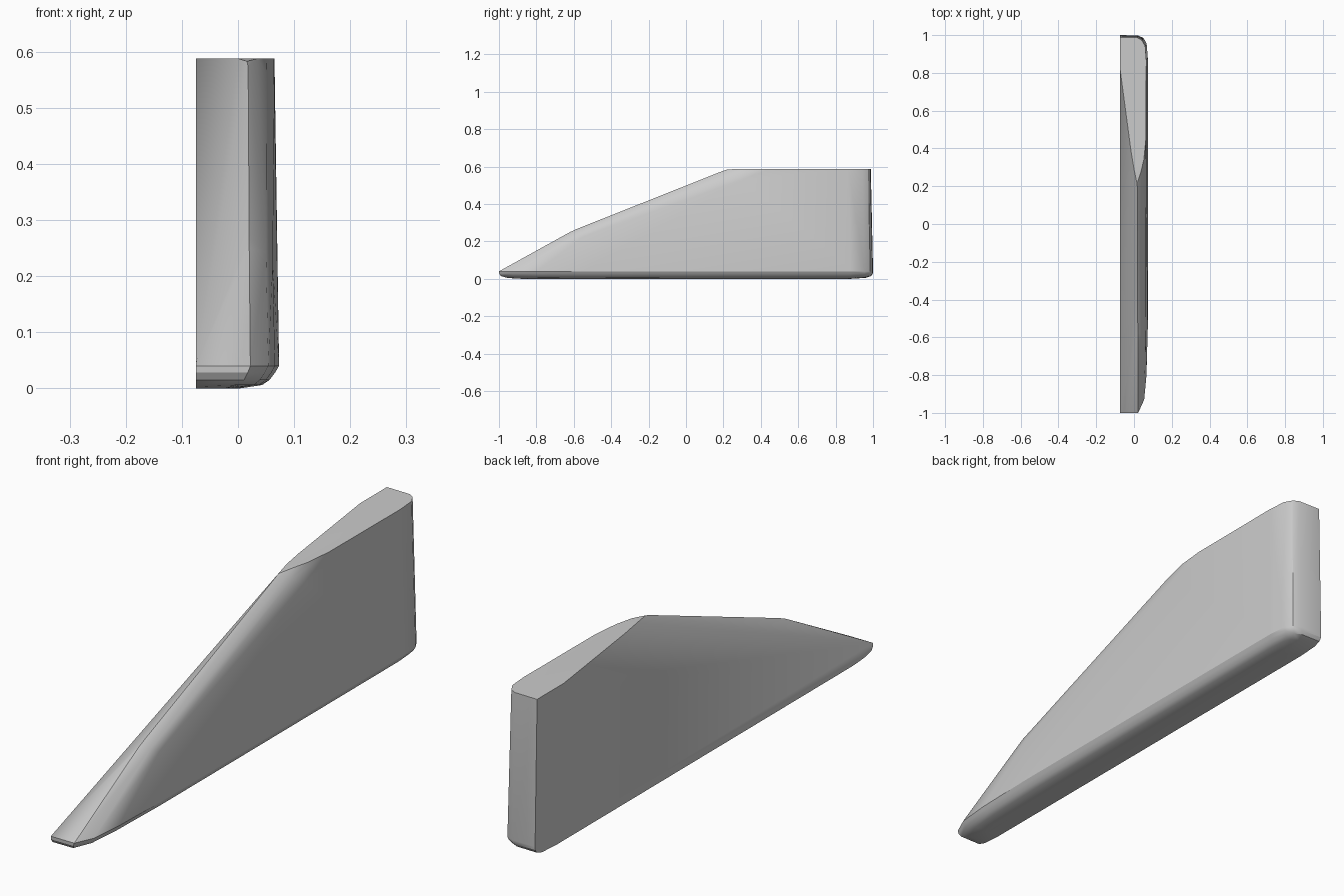
import bpy, bmesh

if "Cube" in bpy.data.objects:
    bpy.data.objects.remove(bpy.data.objects["Cube"])

L = -0.075   # flat inner side

# Plan outline of the body: (x, y), rounded at the right-hand corners
plan = [(L, 1.0), (0.02, 0.998), (0.05, 0.985), (0.067, 0.955), (0.073, 0.88),
        (0.073, -0.55), (0.066, -0.8), (0.054, -0.93), (0.022, -1.0), (L, -1.0)]


def ring(z, inset_x, inset_y):
    """Plan outline at height z, pulled in from the right and from both ends."""
    out = []
    for x, y in plan:
        f = (x - L) / (0.073 - L)
        out.append((x - inset_x * f, y - inset_y * (1 if y > 0 else -1), z))
    return out


pts = []

# Rounded bottom edge
for z, ix, iy in [(0.04, 0.0, 0.0), (0.028, 0.007, 0.001), (0.015, 0.017, 0.01),
                  (0.006, 0.03, 0.04), (0.0, 0.07, 0.12)]:
    pts += ring(z, ix, iy)
pts += [(L, -0.93, 0.003), (L, 0.96, 0.005), (0.073, 0.88, 0.055)]

# Flat top, with a rounded rear corner and a narrow pointed front
pts += [(x - (0.008 if x > 0.04 else 0.0), y - 0.012, 0.588) for x, y in plan[:5]]
pts += [(L, 0.83, 0.588), (-0.015, 0.38, 0.588), (0.0, 0.29, 0.588),
        (0.016, 0.215, 0.583), (0.035, 0.27, 0.588),
        (0.052, 0.34, 0.588), (0.063, 0.45, 0.588)]

# Sloping ridge and its softened right shoulder
pts += [(0.02, -0.62, 0.25), (0.02, -0.58, 0.268), (0.018, 0.19, 0.574),
        (0.05, -0.59, 0.243), (0.062, -0.55, 0.225),
        (0.051, 0.25, 0.562), (0.065, 0.3, 0.53)]

bm = bmesh.new()
for p in pts:
    bm.verts.new(p)
res = bmesh.ops.convex_hull(bm, input=bm.verts)
loose = [v for v in bm.verts if not v.link_faces]
bmesh.ops.delete(bm, geom=loose, context='VERTS')
bmesh.ops.dissolve_limit(bm, angle_limit=0.01, verts=bm.verts, edges=bm.edges)
bmesh.ops.recalc_face_normals(bm, faces=bm.faces)

mesh = bpy.data.meshes.new("wedge_panel")
bm.to_mesh(mesh)
bm.free()
panel = bpy.data.objects.new("wedge_panel", mesh)
bpy.context.collection.objects.link(panel)

# Smooth the rounded edges, keep the main creases
bpy.context.view_layer.objects.active = panel
panel.select_set(True)
bpy.ops.object.shade_smooth_by_angle(angle=0.5)
